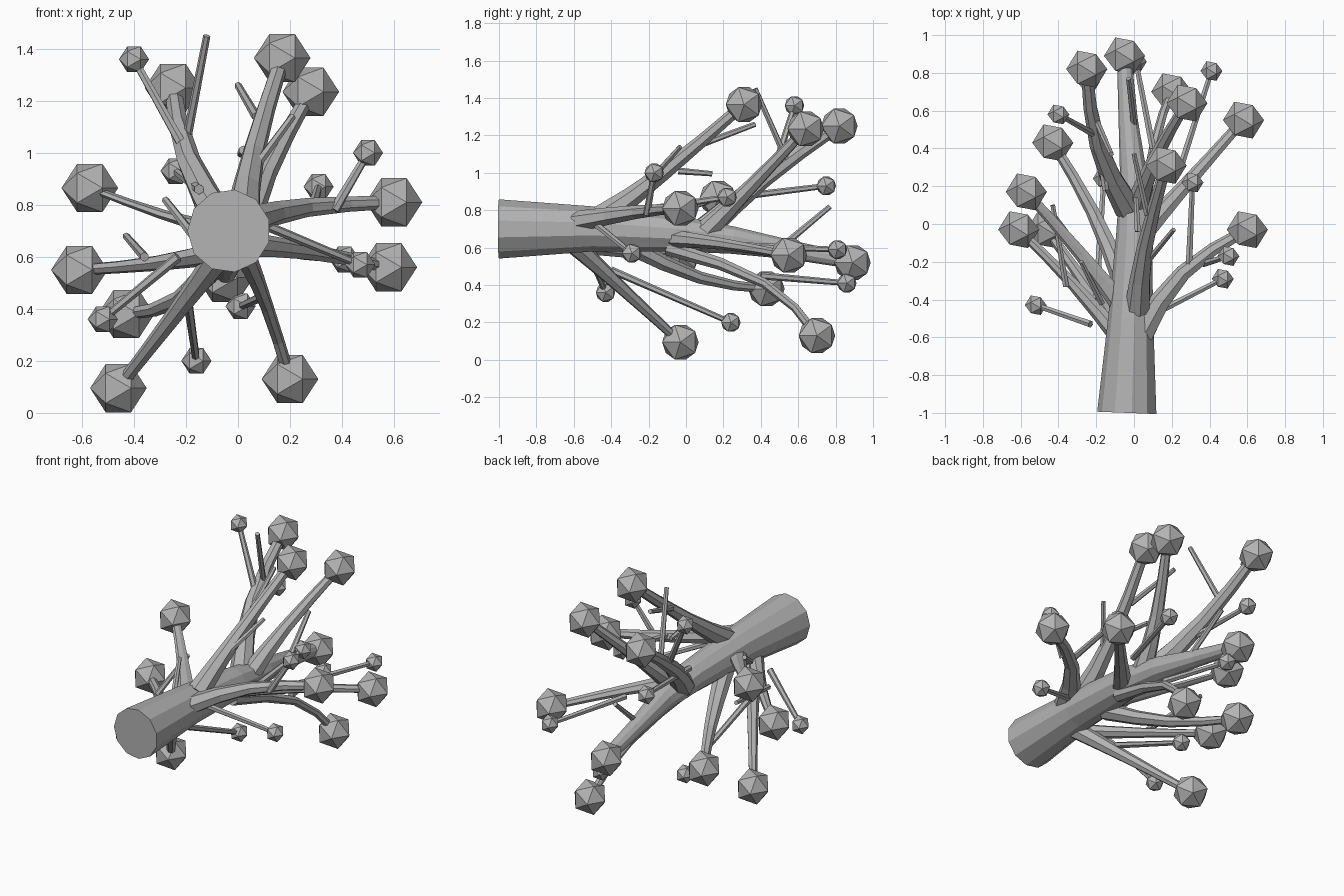
import bpy, bmesh, math
from mathutils import Vector, Matrix

if "Cube" in bpy.data.objects:
    bpy.data.objects.remove(bpy.data.objects["Cube"])

grey = bpy.data.materials.new("bark_grey")
grey.diffuse_color = (0.45, 0.45, 0.45, 1)
grey.use_nodes = True
grey.node_tree.nodes["Principled BSDF"].inputs["Base Color"].default_value = grey.diffuse_color


def finish(bm, name):
    bmesh.ops.recalc_face_normals(bm, faces=bm.faces)
    me = bpy.data.meshes.new(name)
    bm.to_mesh(me)
    bm.free()
    me.materials.append(grey)
    ob = bpy.data.objects.new(name, me)
    bpy.context.collection.objects.link(ob)
    return ob


def tube(name, path, radii, sides, flat=1.0):
    """Tapered faceted tube swept along a path, capped; flat squashes its height."""
    pts = [Vector(p) for p in path]
    bm = bmesh.new()
    rings = []
    for i, p in enumerate(pts):
        t = (pts[min(i + 1, len(pts) - 1)] - pts[max(i - 1, 0)]).normalized()
        u = t.cross(Vector((0, 0, 1))).normalized()
        v = u.cross(t) * flat
        angles = [2 * math.pi * (k + 0.5) / sides for k in range(sides)]
        rings.append([bm.verts.new(p + radii[i] * (u * math.cos(a) + v * math.sin(a)))
                      for a in angles])
    for a, b in zip(rings, rings[1:]):
        for k in range(sides):
            n = (k + 1) % sides
            bm.faces.new((a[k], a[n], b[n], b[k]))
    bm.faces.new(rings[0])
    bm.faces.new(rings[-1])
    return finish(bm, name)


def leaf_ball(name, centre, r):
    """Twenty-sided foliage clump, all turned the same way, with a flat ridge on top."""
    phi = (1 + 5 ** 0.5) / 2
    turn = Matrix.Rotation(math.radians(-31.7), 3, 'Z')
    bm = bmesh.new()
    for s in (-1, 1):
        for q in (-phi, phi):
            for p in ((s, 0, q), (q, s, 0), (0, q, s)):
                bm.verts.new(Vector(centre) + turn @ Vector(p).normalized() * r)
    bmesh.ops.convex_hull(bm, input=bm.verts)
    return finish(bm, name)


# Trunk, lying along y, bending down into its own leaf clump
tube("trunk",
     [(-.035, -1, .70), (-.015, -.5, .70), (.002, -.05, .675), (0, .25, .64), (-.03, .55, .59), (-.05, .87, .53)],
     [.16, .122, .096, .074, .052, .04], 11)
leaf_ball("trunk_leaf", (-.05, .89, .52), .109)

# Main branches: root, bend, tip (tip carries a large leaf clump), thickness, flatness
branches = [
    ((.02, -.45, .76), (.06, -.12, 1.00), (.17, .31, 1.365), 1, 1),
    ((.02, .10, .68), (.11, .34, .92), (.28, .64, 1.235), .9, 1),
    ((-.03, .08, .68), (-.19, .42, .97), (-.25, .82, 1.25), 1.05, 1),
    ((-.05, -.45, .70), (-.28, -.16, .76), (-.57, .17, .865), .85, .5),
    ((.04, -.58, .74), (.26, -.26, .79), (.60, -.03, .81), 1, .85),
    ((.02, -.08, .65), (.27, .20, .62), (.58, .55, .56), .9, .8),
    ((-.06, -.62, .62), (-.32, -.32, .575), (-.61, -.03, .55), .75, .9),
    ((-.06, -.60, .62), (-.24, -.34, .38), (-.46, -.03, .095), .8, 1),
    ((.03, -.10, .60), (.11, .42, .41), (.20, .70, .13), .6, 1),
    ((-.05, -.32, .62), (-.22, .07, .44), (-.43, .43, .38), .85, .9),
]
for i, (a, b, c, w, flat) in enumerate(branches, 1):
    a, b, c = Vector(a), Vector(b), Vector(c)
    q1 = (a + b) / 2 + (b - (a + c) / 2) * .2
    q2 = (b + c) / 2 + (b - (a + c) / 2) * .2
    radii = [max(r * w, .024) for r in (.07, .056, .044, .036, .03)]
    tube(f"branch_{i}", [a, q1, b, q2, c], radii, 7, flat)
    leaf_ball(f"branch_leaf_{i}", c, .109)

# Twigs with small leaf clumps: root, tip
leafy = [
    ((-.22, .48, 1.04), (-.40, .58, 1.36)),
    ((.37, -.21, .78), (.50, -.17, 1.00)),
    ((-.15, .18, .86), (-.24, .75, .93)),
    ((.29, -.24, .80), (.31, .22, .87)),
    ((.06, -.50, .74), (.47, -.29, .57)),
    ((.24, .28, .61), (.41, .81, .59)),
    ((-.23, -.53, .60), (-.52, -.43, .36)),
    ((-.20, -.40, .48), (-.16, .24, .20)),
    ((.10, .40, .45), (.01, .86, .41)),
]
for i, (a, b) in enumerate(leafy, 1):
    tube(f"leafy_twig_{i}", [a, b], [.02, .015], 6)
    leaf_ball(f"twig_leaf_{i}", b, .058)

# Bare twigs: root, tip
bare = [
    ((-.20, .55, 1.04), (-.12, .37, 1.45)),
    ((.07, .05, 1.14), (0, .37, 1.26)),
    ((.02, -.04, 1.01), (.01, .14, .995)),
    ((.07, -.20, .95), (.21, -.03, 1.14)),
    ((0, .53, .62), (-.03, .77, .82)),
    ((-.17, -.42, .68), (-.28, -.20, .82)),
    ((-.36, -.33, .60), (-.43, .10, .68)),
]
for i, (a, b) in enumerate(bare, 1):
    tube(f"bare_twig_{i}", [a, b], [.018, .014], 6)
